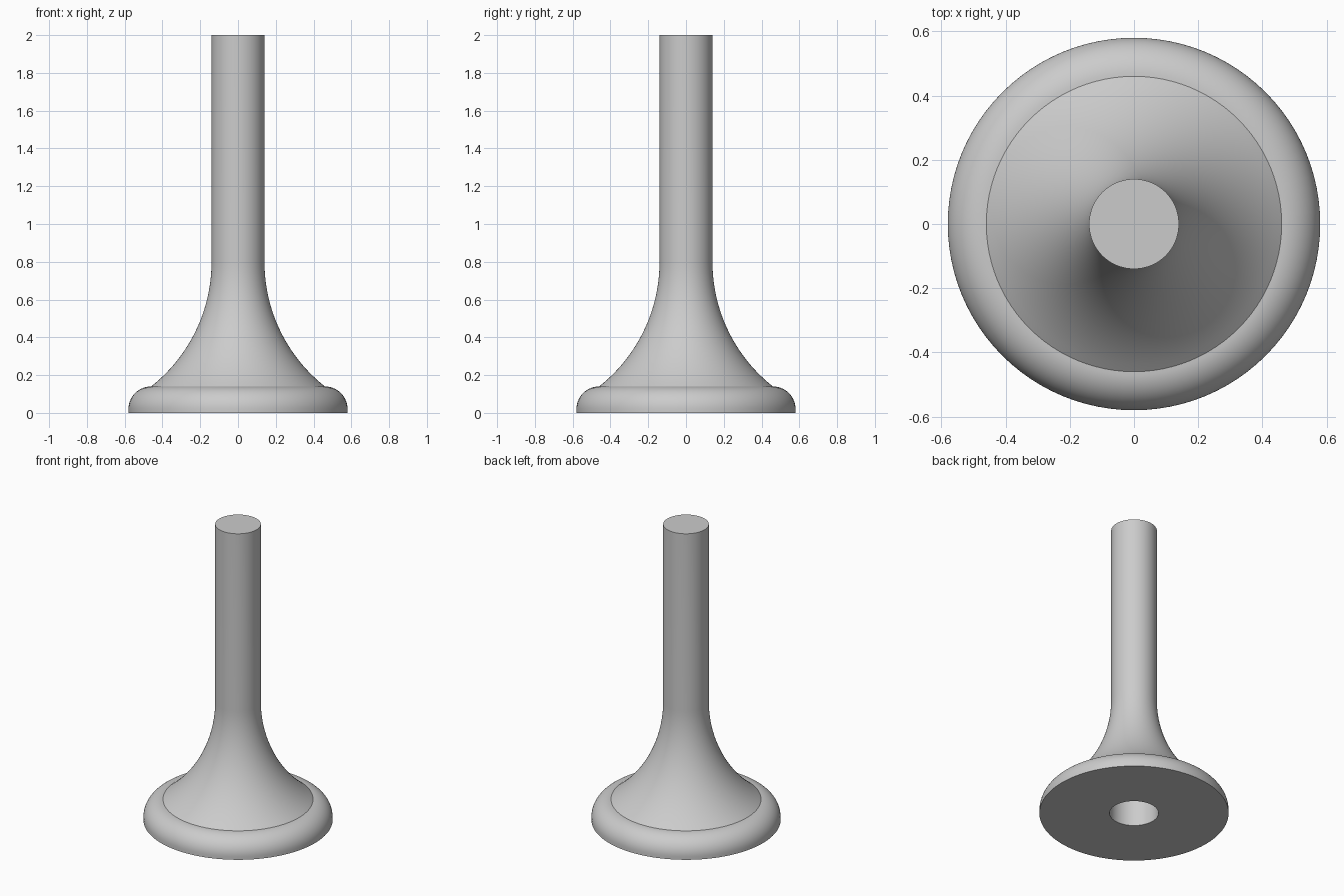
import bpy, bmesh
from math import sin, cos, pi, radians, asin

cube = bpy.data.objects.get("Cube")
if cube:
    bpy.data.objects.remove(cube, do_unlink=True)

grey = bpy.data.materials.new("plain_grey")
grey.use_nodes = True
grey.diffuse_color = (0.6, 0.6, 0.6, 1)
grey.node_tree.nodes["Principled BSDF"].inputs["Base Color"].default_value = (0.6, 0.6, 0.6, 1)

STEM_R, RIM_R, BASE_R = 0.14, 0.46, 0.58
BASE_H, FLARE_TOP, TOP = 0.14, 0.8, 2.0
HOLE_R, HOLE_DEPTH = 0.15, 0.4


def lathe(name, profile, steps=96):
    """Revolve an (r, z) profile about the z axis."""
    bm = bmesh.new()
    verts = [bm.verts.new((r, 0, z)) for r, z in profile]
    edges = [bm.edges.new(pair) for pair in zip(verts, verts[1:])]
    bmesh.ops.spin(bm, geom=verts + edges, cent=(0, 0, 0), axis=(0, 0, 1),
                   angle=2 * pi, steps=steps, use_merge=True)
    bmesh.ops.remove_doubles(bm, verts=bm.verts, dist=1e-5)
    bmesh.ops.recalc_face_normals(bm, faces=bm.faces)
    mesh = bpy.data.meshes.new(name)
    bm.to_mesh(mesh)
    bm.free()
    mesh.materials.append(grey)
    obj = bpy.data.objects.new(name, mesh)
    bpy.context.collection.objects.link(obj)
    bpy.ops.object.select_all(action='DESELECT')
    obj.select_set(True)
    bpy.context.view_layer.objects.active = obj
    bpy.ops.object.shade_smooth_by_angle(angle=radians(25))
    return obj


# Blind hole in the underside, then the flat bottom
profile = [(0, HOLE_DEPTH), (HOLE_R, HOLE_DEPTH), (HOLE_R, 0), (BASE_R, 0)]

# Rounded shoulder of the base
fillet = BASE_R - RIM_R
for i in range(17):
    a = pi / 2 * i / 16
    profile.append((RIM_R + fillet * cos(a), BASE_H - fillet + fillet * sin(a)))

# Concave flare, tangent to the straight stem
dx, dz = RIM_R - STEM_R, FLARE_TOP - BASE_H
radius = (dx * dx + dz * dz) / (2 * dx)
sweep = asin(dz / radius)
for i in range(1, 25):
    a = sweep * (1 - i / 24)
    profile.append((STEM_R + radius * (1 - cos(a)), FLARE_TOP - radius * sin(a)))

# Straight stem and flat cap
profile += [(STEM_R, TOP), (0, TOP)]
lathe("flared_stand", profile)
